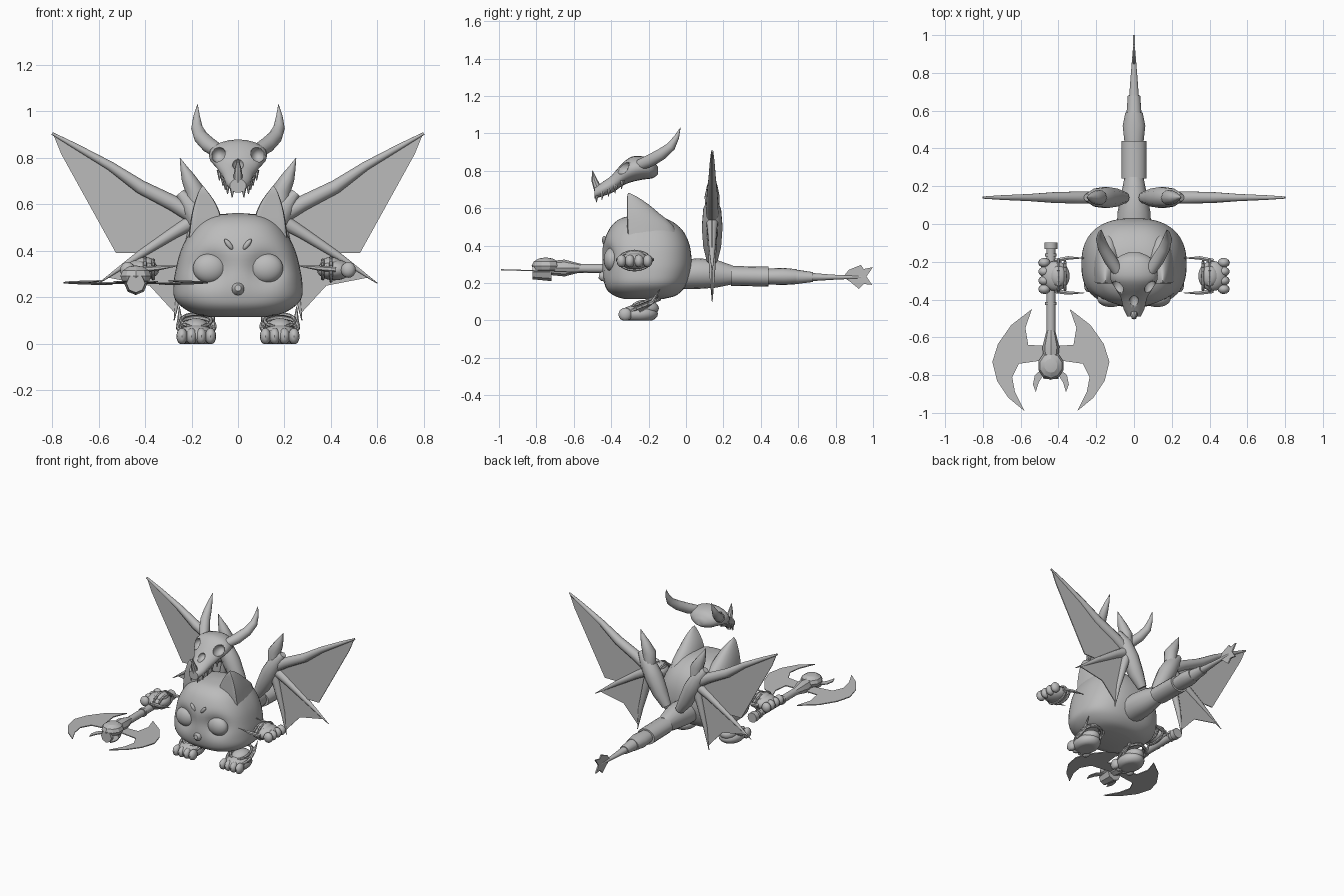
import bpy, bmesh, math
from mathutils import Vector, Matrix

if "Cube" in bpy.data.objects:
    bpy.data.objects.remove(bpy.data.objects["Cube"])

GREY = bpy.data.materials.new("plain_grey")
GREY.diffuse_color = (0.5, 0.5, 0.5, 1)
GREY.use_nodes = True
GREY.node_tree.nodes["Principled BSDF"].inputs["Base Color"].default_value = GREY.diffuse_color


def finish(name, bm, mirror=False, angle=40):
    """Turn a bmesh into a shaded object, optionally mirrored across x."""
    bmesh.ops.recalc_face_normals(bm, faces=bm.faces)
    me = bpy.data.meshes.new(name)
    bm.to_mesh(me)
    bm.free()
    me.materials.append(GREY)
    ob = bpy.data.objects.new(name, me)
    bpy.context.collection.objects.link(ob)
    bpy.ops.object.select_all(action='DESELECT')
    ob.select_set(True)
    bpy.context.view_layer.objects.active = ob
    bpy.ops.object.shade_smooth_by_angle(angle=math.radians(angle))
    if mirror:
        ob.modifiers.new("mirror", 'MIRROR').use_mirror_merge = False
    return ob


def skin(bm, rings):
    """Bridge equal rings of points and cap both ends."""
    vs = [[bm.verts.new(p) for p in r] for r in rings]
    n = len(vs[0])
    for a, b in zip(vs, vs[1:]):
        for i in range(n):
            bm.faces.new((a[i], a[(i + 1) % n], b[(i + 1) % n], b[i]))
    bm.faces.new(vs[0])
    bm.faces.new(vs[-1])


def tube(bm, path, radii, sides=10):
    pts = [Vector(p) for p in path]
    rings = []
    for i, p in enumerate(pts):
        d = (pts[min(i + 1, len(pts) - 1)] - pts[max(i - 1, 0)]).normalized()
        ref = Vector((1, 0, 0)) if abs(d.y) > .8 else Vector((0, 1, 0))
        u = d.cross(ref).normalized()
        v = d.cross(u)
        rings.append([p + radii[i] * (u * math.cos(a) + v * math.sin(a))
                      for a in (math.tau * k / sides for k in range(sides))])
    skin(bm, rings)


def ball(bm, c, r, rot=None, u=20, v=12):
    m = Matrix.Translation(c) @ (rot or Matrix()) @ Matrix.Diagonal((*r, 1))
    bmesh.ops.create_uvsphere(bm, u_segments=u, v_segments=v, radius=1, matrix=m)


def hoop(bm, c, rot, ra, rb, thick):
    m = Matrix.Translation(c) @ rot
    ring = [m @ Vector((ra * math.cos(a), rb * math.sin(a), 0))
            for a in (math.tau * k / 20 for k in range(21))]
    for a, b in zip(ring, ring[1:]):
        tube(bm, [a, b], [thick, thick], 6)


def plate(bm, pts, offset, thick=.006):
    """Extruded flat outline; offset is the thickness direction."""
    o = Vector(offset) * thick / 2
    skin(bm, [[Vector(p) - o for p in pts], [Vector(p) + o for p in pts]])


def smooth_rows(rows, k=4):
    """Catmull-Rom interpolation of a table of profile rows."""
    out = []
    for i in range(len(rows) - 1):
        a, b, c, d = (rows[max(0, min(len(rows) - 1, i + j))] for j in (-1, 0, 1, 2))
        for s in range(k):
            t = s / k
            out.append([.5 * (2 * q + (r - p) * t + (2 * p - 5 * q + 4 * r - w) * t * t
                              + (3 * q - p - 3 * r + w) * t ** 3) for p, q, r, w in zip(a, b, c, d)])
    return out + [rows[-1]]


def sup(v, e):
    return math.copysign(abs(v) ** e, v)


R = Matrix.Rotation

# Round body with shallow eye sockets: z, half width, front y, back y
body = [(.115, .12, -.33, -.12), (.13, .19, -.38, -.06), (.16, .243, -.42, -.02),
        (.2, .275, -.437, .005), (.26, .277, -.447, .025), (.32, .268, -.45, .03),
        (.4, .247, -.445, .02), (.47, .212, -.42, -.01), (.52, .17, -.385, -.06),
        (.552, .11, -.33, -.13), (.562, .02, -.24, -.21)]
rings = []
for z, w, f, b in smooth_rows(body):
    ring = []
    for a in (math.tau * k / 56 for k in range(56)):
        x, y = w * sup(math.cos(a), .8), (f + b) / 2 + (b - f) / 2 * sup(math.sin(a), .8)
        if y < -.25:
            y += .045 * math.exp(-((abs(x) - .12) / .075) ** 2 - ((z - .325) / .07) ** 2)
        ring.append((x, y, z))
    rings.append(ring)
bm = bmesh.new()
skin(bm, rings)
finish("body", bm)

# Ears: z, inner x, outer x, front y, back y
bm = bmesh.new()
ear = [(.44, .06, .215, -.31, -.04), (.51, .065, .207, -.315, -.07), (.57, .08, .197, -.315, -.14),
       (.62, .105, .183, -.315, -.2), (.66, .135, .167, -.315, -.26), (.68, .15, .153, -.31, -.3)]
skin(bm, [[((i + o) / 2 + (o - i) / 2 * math.cos(a),
            f + (b - f) * max(0, .25 + .75 * math.sin(a)), z)
           for a in (math.tau * k / 20 for k in range(20))] for z, i, o, f, b in smooth_rows(ear, 2)])
finish("ears", bm, True)

# Face
bm = bmesh.new()
ball(bm, (.122, -.395, .325), (.072, .045, .064), u=28, v=16)
finish("eyes", bm, True)
bm = bmesh.new()
ball(bm, (.04, -.437, .428), (.011, .012, .028), R(math.radians(38), 4, 'Y'))
finish("brows", bm, True)
bm = bmesh.new()
tube(bm, [(0, -.43, .235), (0, -.45, .237), (0, -.465, .24)], [.028, .026, .014], 12)
finish("nose", bm)

# Floating skull: y, centre z, half width, half height
bm = bmesh.new()
skull = [(-.15, .8, .03, .02), (-.18, .81, .09, .05), (-.23, .815, .118, .062), (-.29, .808, .125, .068),
         (-.34, .78, .1, .06), (-.39, .735, .07, .05), (-.45, .7, .055, .037), (-.49, .68, .035, .03)]
skin(bm, [[(w * math.cos(a), y, z + h * math.sin(a)) for a in (math.tau * k / 20 for k in range(20))]
          for y, z, w, h in smooth_rows(skull, 3)])
head = finish("skull", bm)


def cutter(name, c, r):
    bm = bmesh.new()
    ball(bm, c, r)
    ob = finish(name, bm)
    ob.hide_render = True
    ob.hide_set(True)
    cut = head.modifiers.new(name, 'BOOLEAN')
    cut.operation, cut.object = 'DIFFERENCE', ob


for s in (-1, 1):
    cutter("eye_socket_cutter", (s * .085, -.335, .815), (.032, .05, .035))
cutter("nose_hole_cutter", (0, -.415, .775), (.025, .045, .028))
bm = bmesh.new()
for y, x, z in ((-.475, .025, .665), (-.445, .045, .68), (-.41, .055, .698),
                (-.375, .065, .715), (-.34, .08, .738)):
    tube(bm, [(x, y, z + .01), (x, y - .005, z - .035)], [.012, .002], 6)
finish("skull_teeth", bm, True)
bm = bmesh.new()
tube(bm, [(0, -.47, .7), (0, -.49, .75), (0, -.5, .8)], [.022, .016, .002], 8)
finish("snout_spike", bm)
bm = bmesh.new()
tube(bm, [(.085, -.25, .83), (.125, -.19, .855), (.16, -.13, .89), (.177, -.08, .93), (.178, -.05, .98),
          (.174, -.03, 1.03)], [.03, .034, .031, .025, .014, .001], 12)
finish("skull_horns", bm, True)

# Wings: arm, thumb claw, fingers and skin lie in one upright plane
WY = .14


def wing_tube(name, pts, radii):
    bm = bmesh.new()
    tube(bm, [(x, WY, z) for x, z in pts], radii, 10)
    finish(name, bm, True)


wing_tube("wing_shoulders", [(.05, .32), (.1, .4), (.15, .5), (.2, .59), (.25, .65)],
          [.03, .05, .058, .05, .02])
wing_tube("wing_claws", [(.18, .58), (.185, .66), (.215, .715), (.23, .75), (.25, .8)],
          [.04, .042, .03, .018, .001])
wing_tube("wing_arms", [(.16, .53), (.28, .605), (.42, .675), (.55, .765), (.7, .85), (.8, .905)],
          [.035, .034, .03, .02, .013, .006])
wing_tube("wing_middle_fingers", [(.17, .54), (.28, .475), (.42, .385), (.6, .26)], [.035, .026, .018, .002])
wing_tube("wing_lower_fingers", [(.17, .54), (.21, .4), (.25, .25), (.275, .1)], [.035, .025, .016, .002])
bm = bmesh.new()
for outline in ([(.2, .55), (.28, .605), (.42, .675), (.55, .765), (.7, .85), (.795, .9), (.76, .815),
                 (.525, .39), (.4, .39)],
                [(.2, .52), (.4, .395), (.56, .285), (.38, .25), (.27, .13), (.23, .33)]):
    plate(bm, [(x, WY, z) for x, z in outline], (0, 1, 0))
finish("wing_skin", bm, True)

# Segmented tail: each piece lists y, centre z, half width, half height
tail = [[(-.02, .245, .09, .078), (.06, .25, .088, .082), (.16, .25, .068, .075), (.25, .243, .05, .05)],
        [(.24, .238, .066, .053), (.44, .234, .066, .053)],
        [(.43, .235, .05, .042), (.52, .235, .06, .046), (.59, .234, .046, .04)],
        [(.58, .233, .04, .04), (.68, .232, .033, .026)],
        [(.67, .232, .026, .022), (.78, .231, .018, .014), (.95, .231, .004, .006)]]
bm = bmesh.new()
for piece in tail:
    skin(bm, [[(w * math.cos(a), y, z + h * math.sin(a)) for a in (math.tau * k / 16 for k in range(16))]
              for y, z, w, h in piece])
finish("tail", bm)
bm = bmesh.new()
plate(bm, [(0, y, z) for y, z in ((.84, .232), (.87, .27), (.935, .297), (.95, .275), (1, .285), (.965, .235),
                                  (.995, .19), (.95, .195), (.925, .168), (.88, .205))], (1, 0, 0), .009)
finish("tail_fin", bm)

# Feet: flat soles, toes, ankle bands and spikes
bm = bmesh.new()
ball(bm, (.18, -.25, .035), (.08, .1, .05))
ball(bm, (.18, -.22, .065), (.06, .075, .045))
for x in (.118, .158, .2, .241):
    ball(bm, (x, -.325, .032), (.024, .036, .036), u=12, v=8)
for v in bm.verts:
    v.co.z = max(v.co.z, 0)
finish("feet", bm, True)
bm = bmesh.new()
tilt = R(math.radians(22), 4, 'X')
hoop(bm, (.18, -.235, .075), tilt, .08, .1, .009)
hoop(bm, (.18, -.225, .1), tilt, .065, .075, .008)
for x, e in ((.25, .253), (.11, .105)):
    tube(bm, [(x, -.25, .05), (x, -.18, .1), (e, -.14, .165)], [.012, .012, .001], 6)
finish("ankle_bands", bm, True)

# Hands: palms, finger lobes, cuffs and spikes toward the body
bm = bmesh.new()
ball(bm, (.415, -.275, .318), (.075, .08, .045))
ball(bm, (.4, -.275, .345), (.045, .055, .028))
for y in (-.205, -.252, -.3, -.345):
    ball(bm, (.475, y, .318), (.032, .026, .034), u=12, v=8)
finish("hands", bm, True)
bm = bmesh.new()
side = R(math.radians(90), 4, 'Y')
hoop(bm, (.365, -.275, .32), side, .04, .075, .008)
hoop(bm, (.4, -.275, .32), side, .05, .085, .008)
for y, e in ((-.195, -.18), (-.355, -.365)):
    tube(bm, [(.42, y, .32), (.35, e, .325), (.26, e, .335)], [.012, .011, .001], 6)
finish("wrist_bands", bm, True)

# Double axe
AX, AZ = -.44, .278
bm = bmesh.new()
tube(bm, [(AX, -.13, AZ), (AX, -.7, AZ)], [.024, .024], 12)
for y, h, r in ((-.115, .018, .034), (-.165, .008, .03), (-.42, .008, .03)):
    tube(bm, [(AX, y + h, AZ), (AX, y - h, AZ)], [r, r], 12)
finish("axe_shaft", bm)
blade = [(.1, -.45), (.21, -.535), (.28, -.635), (.31, -.73), (.285, -.83), (.225, -.92), (.14, -.99),
         (.19, -.89), (.205, -.81), (.17, -.74), (.03, -.72), (.03, -.645), (.12, -.64), (.135, -.55)]
claw = [(.05, -.77), (.085, -.8), (.095, -.85), (.08, -.89), (.065, -.84), (.04, -.8)]
bm = bmesh.new()
for s in (-1, 1):
    for outline in (blade, claw):
        plate(bm, [(AX + s * x, y, AZ - .015 - .03 * (y + .72)) for x, y in outline], (0, 0, 1))
finish("axe_blades", bm)
bm = bmesh.new()
ball(bm, (AX, -.75, .292), (.07, .075, .045), u=10, v=6)
tube(bm, [(AX, -.75, .28), (AX, -.65, .28), (AX, -.56, .28)], [.035, .045, .022], 8)
tube(bm, [(AX, -.72, .26), (AX, -.82, .26)], [.05, .04], 8)
finish("axe_head", bm, angle=20)
